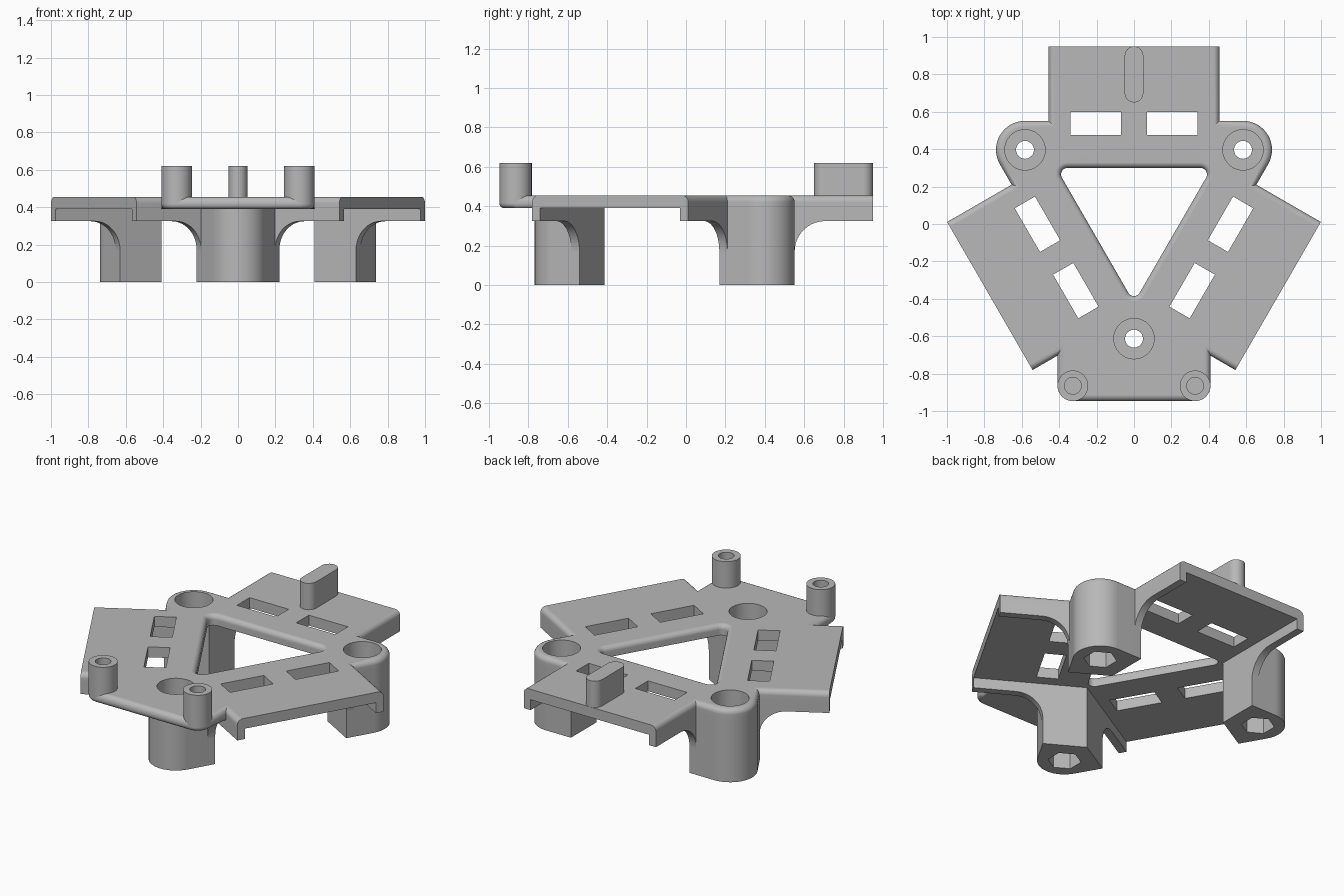
import bpy, bmesh, math
from math import sin, cos, radians
from mathutils import Vector

if "Cube" in bpy.data.objects:
    bpy.data.objects.remove(bpy.data.objects["Cube"], do_unlink=True)

CY = 0.06                          # centre of the three-fold pattern
UNDER, TOP, LIP, HIGH = 0.39, 0.455, 0.325, 0.62
REACH, HALF, INNER = 0.89, 0.457, 0.41    # arm length, half width, channel half width
LEG_DIST, LEG_R = 0.673, 0.155
FLAT = LEG_DIST / 2 + LEG_R        # where leg flats face along an arm
POST_X, POST_Y, POST_R = 0.327, -0.865, 0.082
ARMS, LEGS = (90, 210, 330), (30, 150, 270)

grey = bpy.data.materials.new("plain_grey")
grey.use_nodes = True
grey.diffuse_color = (0.48, 0.48, 0.48, 1)
grey.node_tree.nodes["Principled BSDF"].inputs["Base Color"].default_value = grey.diffuse_color


def at(angle, u, v=0.0):
    """Point u outward and v sideways along a direction from the pattern centre."""
    a = radians(angle)
    return (u * cos(a) - v * sin(a), CY + u * sin(a) + v * cos(a))


def arc(center, r, start, end, n):
    return [(center[0] + r * cos(radians(start + (end - start) * i / n)),
             center[1] + r * sin(radians(start + (end - start) * i / n))) for i in range(n + 1)]


def circle(center, r, n=40):
    return arc(center, r, 0, 360, n)[:-1]


def loft(name, rings):
    """Closed solid through rings of equal point count."""
    bm = bmesh.new()
    loops = [[bm.verts.new(p) for p in ring] for ring in rings]
    bm.faces.new(loops[0])
    bm.faces.new(loops[-1])
    n = len(loops[0])
    for a, b in zip(loops, loops[1:]):
        for i in range(n):
            j = (i + 1) % n
            bm.faces.new((a[i], a[j], b[j], b[i]))
    bmesh.ops.recalc_face_normals(bm, faces=bm.faces)
    mesh = bpy.data.meshes.new(name)
    bm.to_mesh(mesh)
    bm.free()
    mesh.materials.append(grey)
    obj = bpy.data.objects.new(name, mesh)
    bpy.context.collection.objects.link(obj)
    return obj


def prism(name, outline, z0, z1):
    return loft(name, [[(x, y, z) for x, y in outline] for z in (z0, z1)])


def activate(obj):
    bpy.ops.object.select_all(action='DESELECT')
    obj.select_set(True)
    bpy.context.view_layer.objects.active = obj


def cut(obj, cutters):
    """Subtract cutters, then discard them."""
    activate(obj)
    for c in cutters:
        c.hide_render = True
        mod = obj.modifiers.new("cut", 'BOOLEAN')
        mod.operation, mod.solver, mod.object = 'DIFFERENCE', 'EXACT', c
        bpy.ops.object.modifier_apply(modifier=mod.name)
    for c in cutters:
        bpy.data.objects.remove(c, do_unlink=True)


def finish(obj):
    activate(obj)
    bpy.ops.object.shade_smooth_by_angle(angle=radians(35))
    mod = obj.modifiers.new("even_normals", 'WEIGHTED_NORMAL')
    mod.keep_sharp = True


# Plate outline: three arms, two round lobes and the front tab
tab_u = (INNER + HALF / 2) / cos(radians(30))
outline = []
for a in ARMS:
    start = tab_u if a == 330 else FLAT
    end = tab_u if a == 210 else FLAT
    outline += [at(a, start, -HALF), at(a, REACH, -HALF), at(a, REACH, HALF), at(a, end, HALF)]
    if a == 210:
        outline += arc((-POST_X, POST_Y), POST_R, 180, 270, 8)
        outline += arc((POST_X, POST_Y), POST_R, 270, 360, 8)
    else:
        outline += arc(at(a + 60, LEG_DIST), LEG_R, a, a + 120, 16)
plate = prism("plate", outline, UNDER, TOP)

# Rounded upper rim (arm ends stay sharp) and rounded lower rim on the tab
bm = bmesh.new()
bm.from_mesh(plate.data)


def round_edges(test, width):
    edges = [e for e in bm.edges if all(test(v.co) for v in e.verts)
             and abs(e.calc_length() - 2 * HALF) > 0.001]
    bmesh.ops.bevel(bm, geom=edges, offset=width, offset_type='OFFSET', segments=5,
                    profile=0.5, affect='EDGES', clamp_overlap=False)


round_edges(lambda p: p.z > TOP - 0.001, 0.033)
round_edges(lambda p: p.z < UNDER + 0.001 and p.y < -0.70 and abs(p.x) < INNER + 0.01, 0.025)
bm.to_mesh(plate.data)
bm.free()


# Central triangle with a flared upper rim
def triangle(r, z):
    return [(x, y, z) for a in LEGS for x, y in arc(at(a, 0.41), r, a - 60, a + 60, 8)]


rim = 0.03
rings = [triangle(0.035, 0.3)]
for i in range(6):
    t = radians(90 * i / 5)
    rings.append(triangle(0.035 + rim * (1 - cos(t)), TOP - rim + rim * sin(t)))
rings.append(triangle(0.035 + rim, 0.6))
cutters = [loft("triangle_cutter", rings)]

# Strap slots and counterbores through the plate
for a in ARMS:
    for s in (-1, 1):
        box = [at(a, u, s * v) for u, v in ((0.415, 0.07), (0.54, 0.07), (0.54, 0.34), (0.415, 0.34))]
        cutters.append(prism("slot_cutter", box, 0.3, 0.6))
for a in LEGS:
    cutters.append(prism("bore_cutter", circle(at(a, LEG_DIST), 0.108), 0.3, 0.6))
cut(plate, cutters)
finish(plate)

# Legs: round outside, wedge inside, with bolt hole and nut pocket
for a, label in zip(LEGS, ("back_left_leg", "back_right_leg", "front_leg")):
    c = at(a, LEG_DIST)
    shape = arc(c, LEG_R, a - 60, a + 60, 16)
    shape += [at(a + 60, FLAT, -INNER), at(a, INNER / cos(radians(30))), at(a - 60, FLAT, INNER)]
    leg = prism(label, shape, 0, UNDER)
    cut(leg, [prism("bore_cutter", circle(c, 0.108), 0.22, 0.6),
              prism("hole_cutter", circle(c, 0.048, 24), -0.1, 0.5),
              prism("nut_cutter", arc(c, 0.095, a, a + 300, 5), -0.1, 0.1)])
    finish(leg)

# Side lips under the arms, sweeping down into the legs
sweep = 0.155
profile = [(FLAT - 0.03, UNDER), (REACH, UNDER), (REACH, LIP)]
profile += arc((FLAT + sweep, LIP - sweep), sweep, 90, 180, 10)
profile.append((FLAT - 0.03, LIP - sweep))
for a, arm in zip(ARMS, ("back", "right", "left")):
    for s, side in ((-1, "a"), (1, "b")):
        finish(loft(f"{arm}_arm_lip_{side}",
                    [[(*at(a, u, s * v), z) for u, z in profile] for v in (INNER, HALF)]))

# Hollow front posts
for s, side in ((-1, "right"), (1, "left")):
    c = (s * POST_X, POST_Y)
    post = prism(f"{side}_post", circle(c, POST_R), TOP - 0.035, HIGH)
    cut(post, [prism("post_cutter", circle(c, 0.045, 24), TOP + 0.005, 0.8)])
    finish(post)

# Upright fin with rounded ends on the back arm
fin_r, fin_back = 0.05, CY + REACH
finish(prism("back_fin", arc((0, fin_back - fin_r), fin_r, 0, 180, 12)
             + arc((0, 0.65 + fin_r), fin_r, 180, 360, 12), TOP - 0.01, HIGH))
